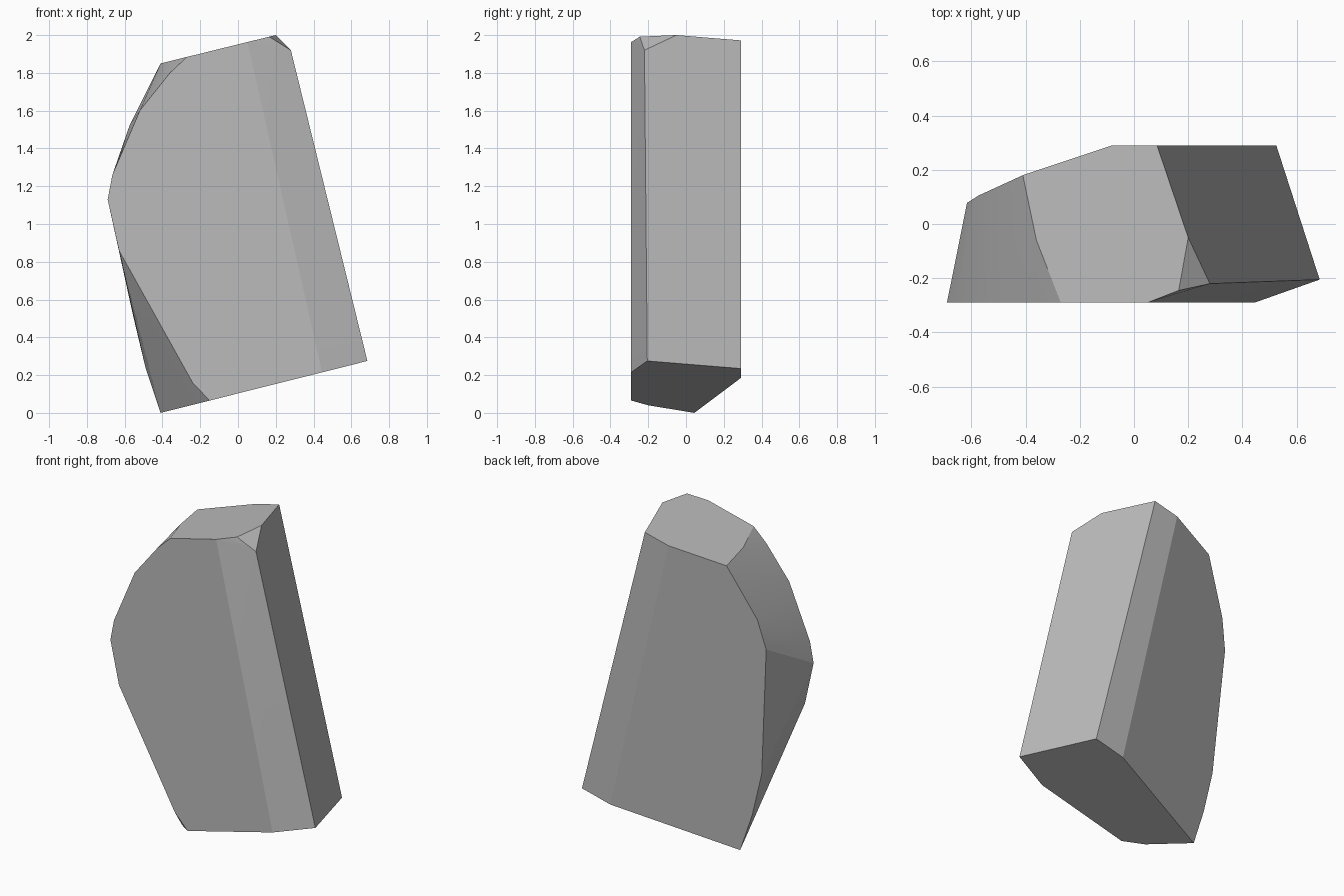
import bpy, bmesh, math

if "Cube" in bpy.data.objects:
    bpy.data.objects.remove(bpy.data.objects["Cube"])

# Planes that bound the leaning slab
FRONT, BACK = -0.29, 0.29

def base(x, y):           # tilted underside
    return (x, y, 0.103 + 0.251 * x)

def crown(x, y):          # tilted top
    return (x, y, 1.951 + 0.246 * x)

def rear(x, z):           # slanted rear-left side
    return (x, BACK + 0.314 * (x + 0.232 * z - 0.369), z)

points = []
# Underside corners
points += [base(x, y) for x, y in (
    (0.685, -0.205), (0.525, BACK), (0.326, BACK), (-0.41, 0.044),
    (-0.25, -0.2), (-0.15, FRONT), (0.445, FRONT))]
# Top corners
points += [crown(x, y) for x, y in (
    (0.085, BACK), (-0.08, BACK), (-0.41, 0.18), (-0.36, -0.06),
    (-0.27, FRONT), (0.05, FRONT), (0.165, -0.245), (0.2, -0.05))]
# Chipped right front corner
points.append((0.28, -0.22, 1.92))
# Rounded left edge of the front face
points += [(x, FRONT, z) for x, z in (
    (-0.36, 1.80), (-0.52, 1.60), (-0.665, 1.26), (-0.69, 1.13),
    (-0.63, 0.86), (-0.24, 0.16))]
# Rounded left edge of the rear face
points += [rear(x, z) for x, z in (
    (-0.573, 1.525), (-0.616, 1.336), (-0.607, 1.14), (-0.556, 0.517),
    (-0.49, 0.24))]

# Wrap the corners in one solid stone
bm = bmesh.new()
for p in points:
    bm.verts.new(p)
bmesh.ops.convex_hull(bm, input=bm.verts)
bmesh.ops.delete(bm, geom=[v for v in bm.verts if not v.link_faces], context='VERTS')
bmesh.ops.dissolve_limit(bm, angle_limit=math.radians(2), verts=bm.verts, edges=bm.edges)
bmesh.ops.recalc_face_normals(bm, faces=bm.faces)
mesh = bpy.data.meshes.new("stone")
bm.to_mesh(mesh)
bm.free()

stone = bpy.data.objects.new("stone", mesh)
bpy.context.collection.objects.link(stone)
grey = bpy.data.materials.new("stone grey")
grey.diffuse_color = (0.5, 0.5, 0.5, 1)
grey.use_nodes = True
grey.node_tree.nodes["Principled BSDF"].inputs["Base Color"].default_value = grey.diffuse_color
mesh.materials.append(grey)

# Soften only the worn left side
bpy.context.view_layer.objects.active = stone
stone.select_set(True)
bpy.ops.object.shade_smooth_by_angle(angle=math.radians(15))
